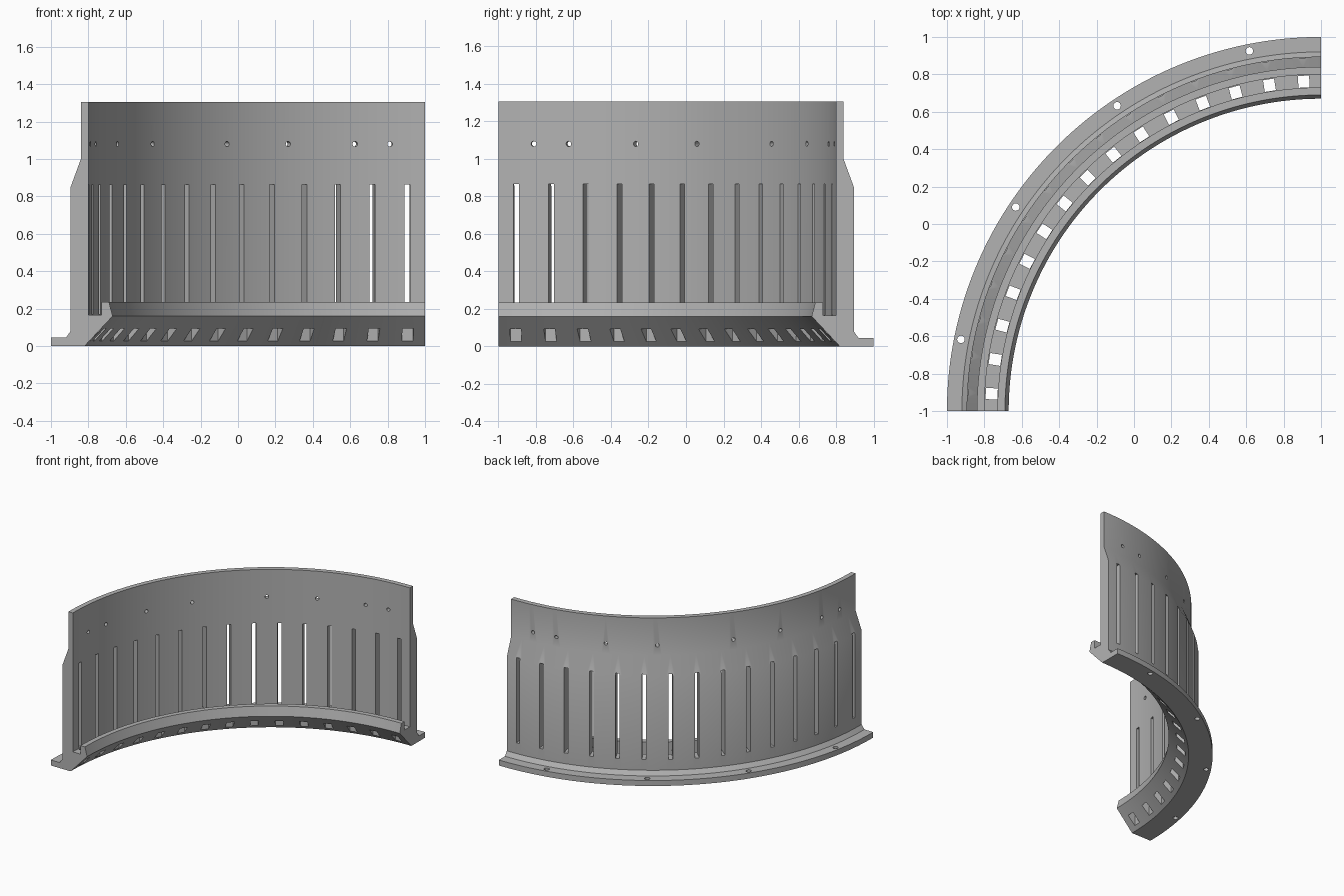
import bpy, bmesh
from math import radians, sin, cos, pi
from mathutils import Matrix, Vector

if "Cube" in bpy.data.objects:
    bpy.data.objects.remove(bpy.data.objects["Cube"])

SEGMENTS = 90
CENTRE = Vector((1, -1, 0))  # axis of the quarter ring

grey = bpy.data.materials.new("plain grey")
grey.use_nodes = True
colour = (0.45, 0.45, 0.45, 1)
grey.diffuse_color = colour
grey.node_tree.nodes["Principled BSDF"].inputs["Base Color"].default_value = colour


def make_object(name, bm):
    bmesh.ops.recalc_face_normals(bm, faces=bm.faces)
    mesh = bpy.data.meshes.new(name)
    bm.to_mesh(mesh)
    bm.free()
    mesh.materials.append(grey)
    obj = bpy.data.objects.new(name, mesh)
    bpy.context.collection.objects.link(obj)
    return obj


def station(degrees):
    """Frame on the ring: local x runs outward, local y along the ring."""
    return Matrix.Translation(CENTRE) @ Matrix.Rotation(radians(90 + degrees), 4, "Z")


def box_cutter(name, angles, r0, r1, width, z0, z1):
    bm = bmesh.new()
    for a in angles:
        place = Matrix.Translation(((r0 + r1) / 2, 0, (z0 + z1) / 2))
        size = Matrix.Diagonal((r1 - r0, width, z1 - z0, 1))
        bmesh.ops.create_cube(bm, size=1, matrix=station(a) @ place @ size)
    return make_object(name, bm)


def hole_cutter(name, angles, r, z, radius, depth, radial):
    bm = bmesh.new()
    turn = Matrix.Rotation(pi / 2, 4, "Y") if radial else Matrix.Identity(4)
    for a in angles:
        place = Matrix.Translation((r, 0, z))
        bmesh.ops.create_cone(bm, cap_ends=True, segments=20, radius1=radius,
                              radius2=radius, depth=depth,
                              matrix=station(a) @ place @ turn)
    return make_object(name, bm)


# Cross-section (radius, height): flange, wall, groove, lip, sloped underside
profile = [(1.82, 0), (2, 0), (2, 0.045), (1.92, 0.045), (1.895, 0.08),
           (1.895, 0.85), (1.84, 1.0), (1.84, 1.305), (1.8, 1.305),
           (1.8, 0.165), (1.73, 0.165), (1.73, 0.235), (1.69, 0.235),
           (1.67, 0.16)]

# Quarter ring swept from the cross-section
bm = bmesh.new()
rings = []
for i in range(SEGMENTS + 1):
    frame = station(90 * i / SEGMENTS)
    rings.append([bm.verts.new(frame @ Vector((r, 0, z))) for r, z in profile])
n = len(profile)
for a, b in zip(rings, rings[1:]):
    for j in range(n):
        k = (j + 1) % n
        bm.faces.new((a[j], a[k], b[k], b[j]))
bm.faces.new(rings[0])
bm.faces.new(rings[-1])
ring = make_object("slotted_ring_quarter", bm)

# Wall slots, groove windows, wall pin holes and flange bolt holes
slot_angles = [3 + 6 * i for i in range(15)]
half = [6, 12, 24, 36]
pin_angles = half + [90 - a for a in half]
bolt_angles = [11.25 + 22.5 * i for i in range(4)]
cutters = [
    box_cutter("wall_slot_cutter", slot_angles, 1.77, 1.95, 0.03, 0.168, 0.865),
    box_cutter("groove_window_cutter", slot_angles, 1.732, 1.795, 0.06, -0.1, 0.2),
    hole_cutter("pin_hole_cutter", pin_angles, 1.82, 1.08, 0.014, 0.2, True),
    hole_cutter("bolt_hole_cutter", bolt_angles, 1.963, 0.02, 0.02, 0.2, False),
]

bpy.ops.object.select_all(action="DESELECT")
ring.select_set(True)
bpy.context.view_layer.objects.active = ring
for cutter in cutters:
    cutter.hide_render = True
    mod = ring.modifiers.new(cutter.name, "BOOLEAN")
    mod.operation = "DIFFERENCE"
    mod.solver = "EXACT"
    mod.object = cutter
    bpy.ops.object.modifier_apply(modifier=mod.name)
    bpy.data.objects.remove(cutter)

bpy.ops.object.shade_smooth_by_angle(angle=radians(30))
